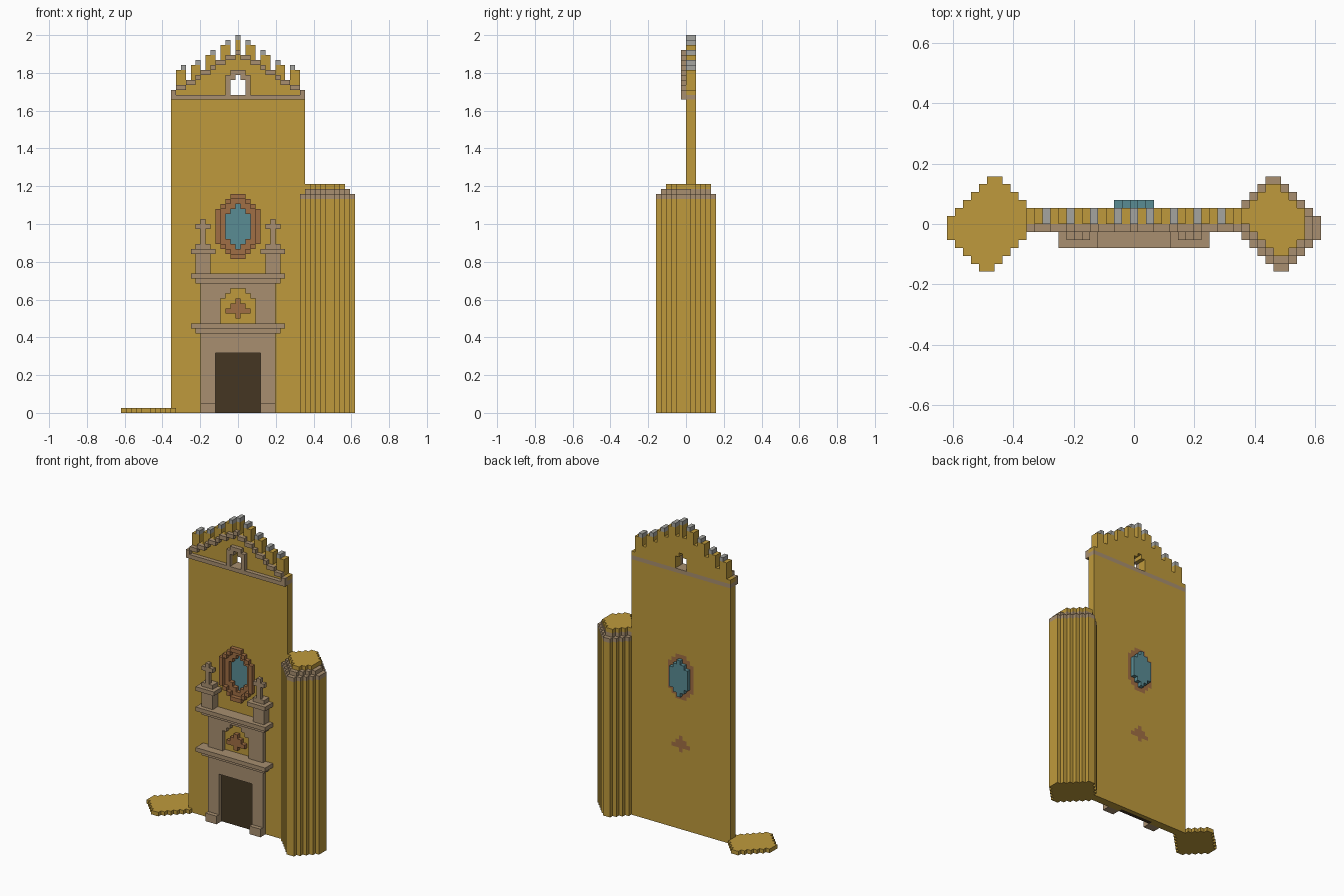
import bpy, bmesh
from itertools import product

cube = bpy.data.objects.get("Cube")
if cube:
    bpy.data.objects.remove(cube, do_unlink=True)

U = 2 / 76  # size of one block


def material(name, rgb):
    m = bpy.data.materials.new(name)
    m.diffuse_color = (*rgb, 1)
    m.use_nodes = True
    b = m.node_tree.nodes["Principled BSDF"]
    b.inputs["Base Color"].default_value = (*rgb, 1)
    b.inputs["Roughness"].default_value = 0.9
    return m


GOLD = material("ochre_plaster", (0.52, 0.323, 0.045))
TAN = material("tan_stone", (0.392, 0.275, 0.162))
BROWN = material("brown_brick", (0.352, 0.156, 0.058))
BLUE = material("blue_glass", (0.102, 0.262, 0.296))
DARK = material("dark_wood", (0.058, 0.037, 0.016))
GREY = material("grey_cap", (0.376, 0.376, 0.352))


def box(x0, x1, y0, y1, z0, z1):
    """Blocks x0..x1 inclusive (x = 0 is the middle block), y and z half open."""
    return set(product(range(x0, x1 + 1), range(y0, y1), range(z0, z1)))


def rows(widths, y0, y1):
    """Symmetric stack of rows: {z: half width}."""
    s = set()
    for z, w in widths.items():
        s |= box(-w, w, y0, y1, z, z + 1)
    return s


def mirror(cells):
    return cells | {(-x, y, z) for x, y, z in cells}


def build(name, cells, mat):
    """Join blocks into one shell, keeping only the outer faces."""
    bm = bmesh.new()
    verts = {}

    def vert(p):
        if p not in verts:
            verts[p] = bm.verts.new(((p[0] - 0.5) * U, p[1] * U, p[2] * U))
        return verts[p]

    for c in sorted(cells):
        for a, side in product(range(3), (0, 1)):
            n = list(c)
            n[a] += 2 * side - 1
            if tuple(n) in cells:
                continue
            ring = []
            for i, j in ((0, 0), (1, 0), (1, 1), (0, 1)):
                p = list(c)
                p[a] += side
                p[(a + 1) % 3] += i
                p[(a + 2) % 3] += j
                ring.append(vert(tuple(p)))
            bm.faces.new(ring if side else ring[::-1])
    me = bpy.data.meshes.new(name)
    bm.to_mesh(me)
    bm.free()
    me.materials.append(mat)
    ob = bpy.data.objects.new(name, me)
    bpy.context.collection.objects.link(ob)
    return ob


def oval(z0, z1, tip, widest):
    """Row widths of a stepped oval between z0 and z1."""
    return {z: min(widest, tip + min(z - z0, z1 - 1 - z)) for z in range(z0, z1)}


# Oval window: raised ring, inner ring through the wall, glass behind
oval_in = oval(32, 43, 1, 3)
oval_glass = oval(33, 42, 0, 2)
build("window_outer_ring", rows(oval(31, 44, 1, 4), -1, 0) - rows(oval_in, -1, 0), BROWN)
build("window_inner_ring", rows(oval_in, 0, 2) - rows(oval_glass, 0, 2), BROWN)
build("window_glass", rows(oval_glass, 2, 3) | rows(oval_glass, 1, 2), BLUE)

# Emblem above the door
emblem = rows({19: 0, 20: 2, 21: 1, 22: 0}, -1, 2)
build("emblem", emblem, BROWN)

# Door
door = box(-4, 4, 0, 1, 0, 12)
build("door", door, DARK)

# Gable: stepped roof line and bell opening
roof = {x: 73 - round(abs(x) * 0.62) for x in range(-13, 14)}
opening_rows = {64: 1, 65: 1, 66: 1, 67: 0}
opening = rows(opening_rows, -1, 2)
cornice = box(-13, 13, -1, 2, 63, 64)
build("gable_cornice", cornice, TAN)

rake = set()
for x, top in roof.items():
    rake |= box(x, x, -1, 0, top - 1, top)
rake |= mirror(box(13, 13, -1, 0, 64, 65))
build("gable_rake", rake, TAN)
frame = rows({64: 2, 65: 2, 66: 2, 67: 2, 68: 1}, -1, 0) - opening
build("bell_opening_frame", frame, TAN)

# Wall with its gable and battlements
wall = set()
for x, top in roof.items():
    wall |= box(x, x, 0, 2, 0, top)
caps = set()
for x, top in ((0, 76), (2, 75), (5, 73), (8, 71), (11, 70)):
    post = box(x, x, 0, 2, 60, top - 1)
    if x:
        post |= box(x + 1, x + 1, 0, 2, 60, top - 1)
    wall |= mirror(post)
    caps |= mirror(box(x, x, 0, 2, top - 1, top))
wall -= door | emblem | opening | cornice | rows(oval_in, 0, 2)
build("wall", wall, GOLD)
build("battlement_caps", caps, GREY)

# Door surround in two storeys
lower = box(-7, 7, -1, 0, 0, 16) - box(-4, 4, -1, 0, 0, 12)
build("portal_lower", lower, TAN)
build("portal_plinths", mirror(box(5, 7, -2, 0, 0, 2)), TAN)
arch = {z: 3 for z in range(18, 23)} | {23: 2, 24: 1}
build("portal_upper", box(-7, 7, -1, 0, 18, 26) - rows(arch, -1, 0), TAN)
for name, z in (("portal_lower_cornice", 16), ("portal_upper_cornice", 26)):
    build(name, box(-8, 8, -2, 0, z, z + 1) | box(-9, 9, -3, 0, z + 1, z + 2), TAN)

# Pedestals with crosses
pedestal = box(6, 8, -2, 0, 28, 32) | box(5, 9, -3, 0, 32, 33) | box(6, 8, -2, 0, 33, 34)
build("pedestals", mirror(pedestal), TAN)
cross = box(7, 7, -2, -1, 34, 39) | box(6, 8, -2, -1, 37, 38)
build("crosses", mirror(cross), TAN)

# Tower plan: reach to the back and to the front, from the outer column inward
BACK = (1, 2, 3, 4, 5, 6, 6, 5, 4, 3, 2)
FRONT = (2, 3, 4, 5, 6, 6, 5, 4, 3, 2, 1)


def tower(z0, z1, skip=0, back_in=0, front_in=0):
    s = set()
    for i in range(skip, 11):
        s |= box(23 - i, 23 - i, front_in - FRONT[i], BACK[i] - back_in, z0, z1)
    return s - wall


build("tower_shaft", tower(0, 43), GOLD)
build("tower_rim", tower(43, 44) | tower(44, 45, 1, 1, 1), TAN)
build("tower_top", tower(45, 46, 2, 1, 2), GOLD)

# Footing of the missing second tower
build("tower_footing", {(-x, y, z) for x, y, z in tower(0, 1)} - wall, GOLD)
